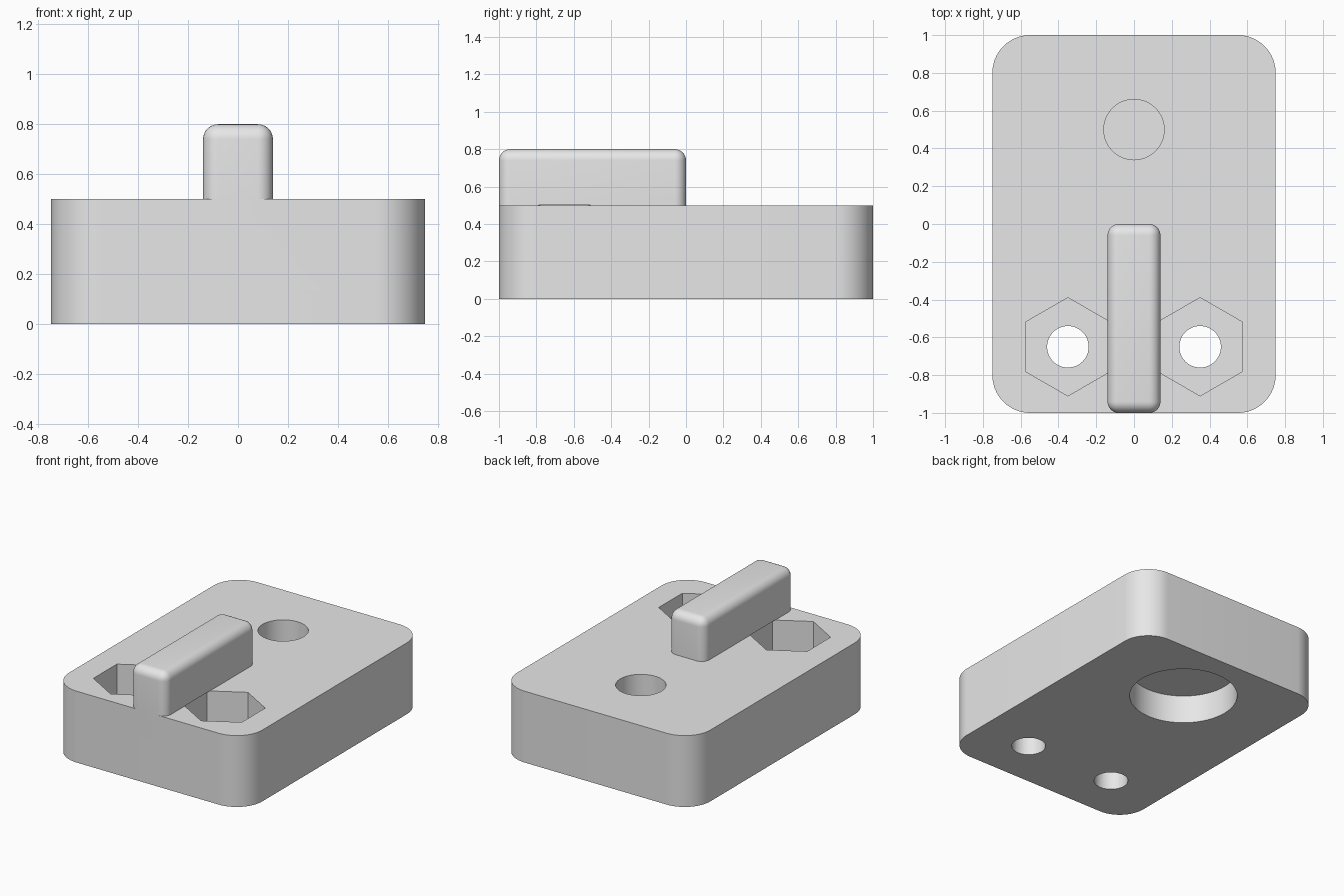
import bpy, bmesh
from math import pi, cos, sin
from mathutils import Vector

cube = bpy.data.objects.get("Cube")
if cube:
    bpy.data.objects.remove(cube, do_unlink=True)

grey = bpy.data.materials.new("plain_grey")
grey.use_nodes = True
colour = (0.8, 0.8, 0.8, 1)
grey.diffuse_color = colour
grey.node_tree.nodes["Principled BSDF"].inputs["Base Color"].default_value = colour


def add_object(name, bm):
    bmesh.ops.recalc_face_normals(bm, faces=bm.faces)
    mesh = bpy.data.meshes.new(name)
    bm.to_mesh(mesh)
    bm.free()
    mesh.materials.append(grey)
    obj = bpy.data.objects.new(name, mesh)
    bpy.context.collection.objects.link(obj)
    return obj


def box(name, low, high):
    bm = bmesh.new()
    bmesh.ops.create_cube(bm, size=1)
    low, high = Vector(low), Vector(high)
    for v in bm.verts:
        v.co = (low + high) / 2 + v.co * (high - low)
    return bm


def round_edges(bm, rule, radius, segments):
    edges = [e for e in bm.edges if rule(e)]
    bmesh.ops.bevel(bm, geom=edges, offset=radius, segments=segments,
                    profile=0.5, affect='EDGES')


def prism(name, x, y, radius, bottom, top, sides):
    # Upright prism with a vertex pointing along y
    bm = bmesh.new()
    ring = [bm.verts.new((x + radius * sin(2 * pi * i / sides),
                          y + radius * cos(2 * pi * i / sides), bottom))
            for i in range(sides)]
    base = bm.faces.new(ring)
    extruded = bmesh.ops.extrude_face_region(bm, geom=[base])["geom"]
    for v in extruded:
        if isinstance(v, bmesh.types.BMVert):
            v.co.z = top
    return add_object(name, bm)


def combine(target, other, operation):
    mod = target.modifiers.new(other.name, 'BOOLEAN')
    mod.operation = operation
    mod.solver = 'EXACT'
    mod.object = other
    bpy.context.view_layer.objects.active = target
    bpy.ops.object.modifier_apply(modifier=mod.name)
    bpy.data.objects.remove(other, do_unlink=True)


def is_vertical(e):
    a, b = e.verts
    return abs(a.co.z - b.co.z) > 0.1


# Rounded base block
bm = box("base", (-0.75, -1, 0), (0.75, 1, 0.5))
round_edges(bm, is_vertical, 0.2, 16)
block = add_object("mounting_block", bm)

# Ridge with soft edges, sunk into the block
bm = box("ridge", (-0.14, -1, 0.3), (0.14, 0, 0.8))
round_edges(bm, lambda e: max(v.co.z for v in e.verts) > 0.7, 0.06, 8)
combine(block, add_object("ridge", bm), 'UNION')

# Hexagonal nut pockets with through holes
for side in (-1, 1):
    x = 0.35 * side
    combine(block, prism("nut_pocket", x, -0.65, 0.26, 0.25, 0.501, 6), 'DIFFERENCE')
    combine(block, prism("bolt_hole", x, -0.65, 0.11, -0.1, 0.4, 48), 'DIFFERENCE')

# Blind hole above and wide recess below, parted by a thin web
combine(block, prism("top_hole", 0, 0.5, 0.16, 0.22, 0.6, 64), 'DIFFERENCE')
combine(block, prism("bottom_recess", 0, 0.5, 0.35, -0.1, 0.2, 64), 'DIFFERENCE')

# Smooth the curved walls, keep the edges crisp
bpy.ops.object.select_all(action='DESELECT')
block.select_set(True)
bpy.context.view_layer.objects.active = block
bpy.ops.object.shade_smooth_by_angle(angle=pi / 6)
